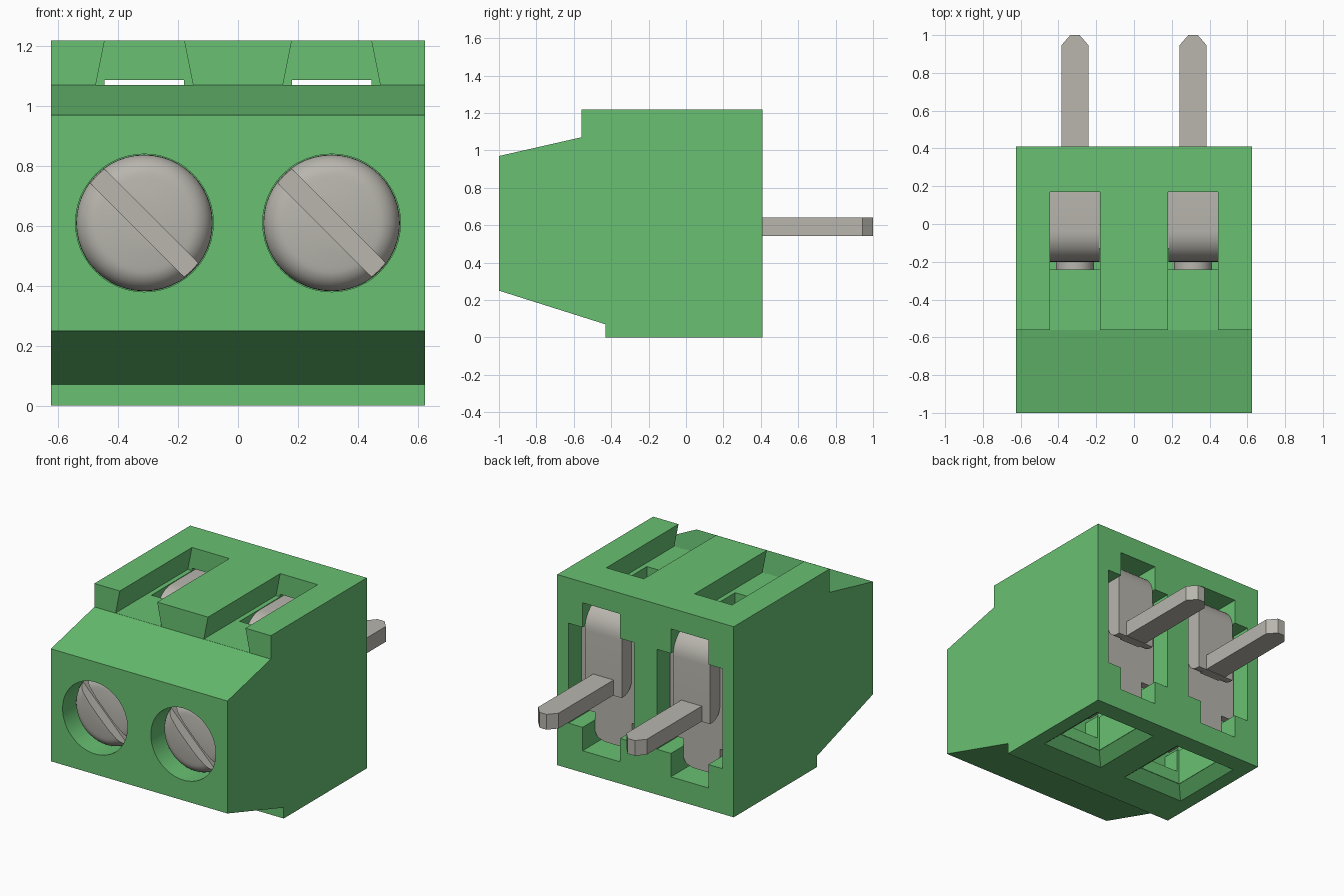
import bpy, bmesh, math
from mathutils import Matrix, Vector

if "Cube" in bpy.data.objects:
    bpy.data.objects.remove(bpy.data.objects["Cube"], do_unlink=True)


def material(name, rgb):
    m = bpy.data.materials.new(name)
    m.use_nodes = True
    m.diffuse_color = (*rgb, 1)
    bsdf = next(n for n in m.node_tree.nodes if n.type == 'BSDF_PRINCIPLED')
    bsdf.inputs["Base Color"].default_value = (*rgb, 1)
    return m


GREEN = material("housing green", (0.138, 0.527, 0.168))
METAL = material("plated metal", (0.48, 0.465, 0.42))


def finish(name, bm, mat):
    bmesh.ops.recalc_face_normals(bm, faces=bm.faces)
    mesh = bpy.data.meshes.new(name)
    bm.to_mesh(mesh)
    bm.free()
    mesh.materials.append(mat)
    ob = bpy.data.objects.new(name, mesh)
    bpy.context.collection.objects.link(ob)
    return ob


def prism(name, pts, axis, lo, hi, mat):
    """Extrude a 2D outline along an axis; outlines are (y,z), (x,z) or (x,y)."""
    place = {'X': lambda a, b, t: (t, a, b),
             'Y': lambda a, b, t: (a, t, b),
             'Z': lambda a, b, t: (a, b, t)}[axis]
    bm = bmesh.new()
    face = bm.faces.new([bm.verts.new(place(a, b, lo)) for a, b in pts])
    new = bmesh.ops.extrude_face_region(bm, geom=[face])["geom"]
    shift = Vector(place(0, 0, hi - lo))
    bmesh.ops.translate(bm, vec=shift, verts=[g for g in new if isinstance(g, bmesh.types.BMVert)])
    return finish(name, bm, mat)


def box(name, x, y, z, mat):
    return prism(name, [(x[0], y[0]), (x[1], y[0]), (x[1], y[1]), (x[0], y[1])], 'Z', *z, mat)


def lathe(name, profile, x, z, mat, steps=48):
    """Spin an (r, y) profile about an axis parallel to y."""
    bm = bmesh.new()
    vs = [bm.verts.new((r, y, 0)) for r, y in profile]
    edges = [bm.edges.new(p) for p in zip(vs, vs[1:])]
    bmesh.ops.spin(bm, geom=vs + edges, cent=(0, 0, 0), axis=(0, 1, 0),
                   angle=2 * math.pi, steps=steps, use_duplicate=False)
    bmesh.ops.remove_doubles(bm, verts=bm.verts, dist=1e-4)
    bmesh.ops.translate(bm, vec=(x, 0, z), verts=bm.verts)
    return finish(name, bm, mat)


def cut(ob, cutter):
    cutter.hide_render = True
    mod = ob.modifiers.new("cut", 'BOOLEAN')
    mod.operation, mod.solver, mod.object = 'DIFFERENCE', 'EXACT', cutter
    bpy.context.view_layer.objects.active = ob
    bpy.ops.object.modifier_apply(modifier=mod.name)
    bpy.data.objects.remove(cutter, do_unlink=True)


def smooth(ob):
    bpy.ops.object.select_all(action='DESELECT')
    ob.select_set(True)
    bpy.context.view_layer.objects.active = ob
    bpy.ops.object.shade_smooth_by_angle(angle=math.radians(30))


def arc(cy, cz, r, a0, a1, n=9):
    return [(cy + r * math.cos(math.radians(a0 + (a1 - a0) * i / n)),
             cz + r * math.sin(math.radians(a0 + (a1 - a0) * i / n))) for i in range(n + 1)]


# Housing block with sloped nose
housing = prism("housing", [(-1, 0.25), (-0.43, 0.07), (-0.43, 0), (0.41, 0), (0.41, 1.22),
                            (-0.56, 1.22), (-0.56, 1.07), (-1, 0.97)], 'X', -0.625, 0.625, GREEN)
SCREW_Z, WIRE_Y = 0.61, 0.045

for side, cx in (("right", -0.3125), ("left", 0.3125)):
    def span(h):
        return cx - h, cx + h

    # Dovetail slot in the top
    cut(housing, prism("slot_cutter", [(cx - 0.1625, 1.071), (cx + 0.1625, 1.071),
                                       (cx + 0.1285, 1.24), (cx - 0.1285, 1.24)],
                       'Y', -0.7, 0.17, GREEN))
    # Cross-shaped cavity open at the back
    cut(housing, box("cavity_cutter", span(0.232), (-0.24, 0.5), (0.29, 0.93), GREEN))
    cut(housing, box("channel_cutter", span(0.1325), (-0.24, 0.5), (0.14, 1.087), GREEN))
    # Screw well
    cut(housing, lathe("well_cutter", [(0, -1.1), (0.23, -1.1), (0.23, -0.6), (0, -0.6)],
                       cx, SCREW_Z, GREEN))
    # Wire entry funnel underneath
    bm = bmesh.new()
    for h, z in ((0.232, -0.01), (0.15, 0.06)):
        for sx, sy in ((-1, -1), (1, -1), (1, 1), (-1, 1)):
            bm.verts.new((cx + sx * h, WIRE_Y + sy * (h + 0.025), z))
    bmesh.ops.convex_hull(bm, input=bm.verts)
    cut(housing, finish("funnel_cutter", bm, GREEN))
    cut(housing, box("wire_hole_cutter", span(0.148), (WIRE_Y - 0.172, WIRE_Y + 0.172),
                     (0.03, 0.35), GREEN))

    # Domed screw with a diagonal driver slot
    dome = [(0, -0.93), (0.1, -0.928), (0.15, -0.92)]
    dome += [(0.15 + 0.078 * math.sin(t * math.pi / 16), -0.84 - 0.08 * math.cos(t * math.pi / 16))
             for t in range(1, 9)]
    screw = lathe(f"{side}_screw", dome + [(0.228, -0.65), (0.1, -0.65), (0.1, -0.1), (0, -0.1)],
                  cx, SCREW_Z, METAL)
    driver = box("driver_cutter", (-0.3, 0.3), (-1, -0.865), (-0.033, 0.033), METAL)
    driver.data.transform(Matrix.Translation((cx, 0, SCREW_Z)) @ Matrix.Rotation(math.radians(45), 4, 'Y'))
    cut(screw, driver)
    smooth(screw)

    # Bent contact strip
    R, r, top = 0.16, 0.06, 1.068
    strip = ([(0.39, 0.54)] + arc(0.39 - R, top - R, R, 0, 90) + arc(-0.2 + R, top - R, R, 90, 180)
             + [(-0.2, 0.3), (-0.1, 0.3)] + arc(-0.1 + r, top - R, r, 180, 90)
             + arc(0.29 - r, top - R, r, 90, 0) + arc(0.37, 0.62, 0.08, 180, 270, 6))
    smooth(prism(f"{side}_contact_strip", strip, 'X', *span(0.131), METAL))

    # Clamp plate with a narrow rounded tab
    plate = [(cx + s * x, z) for s, pts in
             ((1, [(0.06, 0.17), (0.11, 0.185), (0.13, 0.22), (0.13, 0.34), (0.225, 0.34), (0.225, 0.92)]),
              (-1, [(0.225, 0.92), (0.225, 0.34), (0.13, 0.34), (0.13, 0.22), (0.11, 0.185), (0.06, 0.17)]))
             for x, z in pts]
    prism(f"{side}_clamp_plate", plate, 'Y', 0.24, 0.288, METAL)

    # Solder pin with chamfered tip
    prism(f"{side}_pin", [(cx - 0.0725, 0.33), (cx + 0.0725, 0.33), (cx + 0.0725, 0.945),
                          (cx + 0.025, 1), (cx - 0.025, 1), (cx - 0.0725, 0.945)],
          'Z', 0.542, 0.64, METAL)

smooth(housing)
